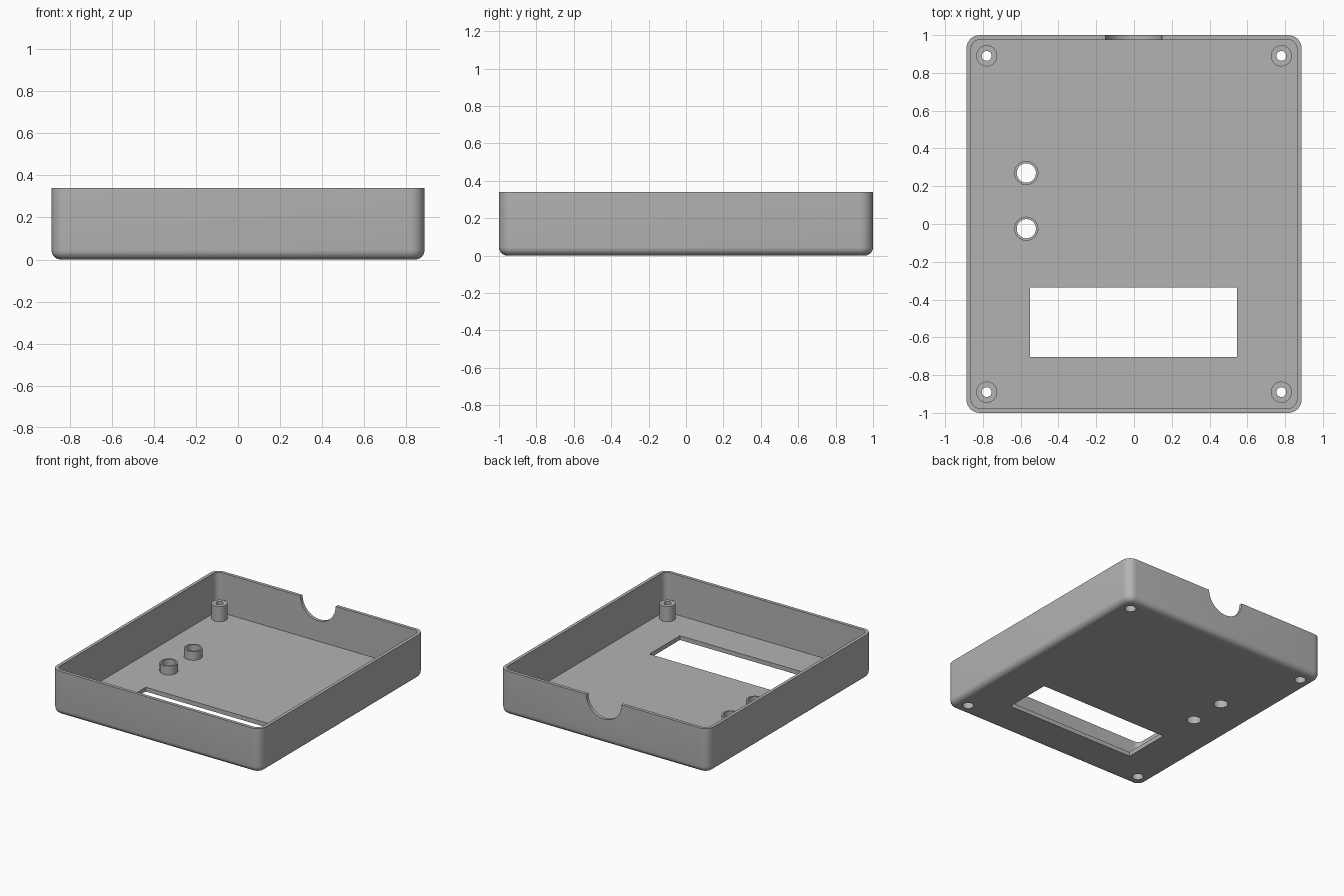
import bpy, bmesh, math
from mathutils import Matrix

if "Cube" in bpy.data.objects:
    bpy.data.objects.remove(bpy.data.objects["Cube"])

HX, HY, H = 0.887, 1.0, 0.34      # half width, half depth, height
WALL, FLOOR = 0.025, 0.033
R, FILLET = 0.07, 0.045           # corner radius, bottom edge radius
SEG = 24

grey = bpy.data.materials.new("grey plastic")
grey.diffuse_color = (0.45, 0.45, 0.45, 1)
grey.use_nodes = True
grey.node_tree.nodes["Principled BSDF"].inputs["Base Color"].default_value = grey.diffuse_color


def make(name, bm):
    bmesh.ops.recalc_face_normals(bm, faces=bm.faces[:])
    me = bpy.data.meshes.new(name)
    bm.to_mesh(me)
    bm.free()
    ob = bpy.data.objects.new(name, me)
    bpy.context.collection.objects.link(ob)
    me.materials.append(grey)
    return ob


def smooth(ob):
    bpy.ops.object.select_all(action='DESELECT')
    bpy.context.view_layer.objects.active = ob
    ob.select_set(True)
    bpy.ops.object.shade_smooth_by_angle(angle=math.radians(35))


def loft(bm, rings):
    """Skin a list of vertex rings."""
    n = len(rings[0])
    for a, b in zip(rings, rings[1:]):
        for i in range(n):
            j = (i + 1) % n
            bm.faces.new((a[i], a[j], b[j], b[i]))


def rounded_ring(bm, inset, z, steps=8):
    """Rounded rectangle, moved in from the outer outline."""
    r = R - inset
    ring = []
    for k, (sx, sy) in enumerate(((1, 1), (-1, 1), (-1, -1), (1, -1))):
        for s in range(steps + 1):
            a = math.pi / 2 * (k + s / steps)
            ring.append(bm.verts.new((sx * (HX - R) + r * math.cos(a),
                                      sy * (HY - R) + r * math.sin(a), z)))
    return ring


def tube(name, x, y, profile):
    """Turn an (r, z) profile, listed from outside to inside, around a vertical axis."""
    bm = bmesh.new()
    rings = [[bm.verts.new((x + r * math.cos(2 * math.pi * i / SEG),
                            y + r * math.sin(2 * math.pi * i / SEG), z))
              for i in range(SEG)] for r, z in profile]
    loft(bm, rings + rings[:1])
    smooth(make(name, bm))


def cut(target, bm, name):
    cutter = make(name, bm)
    cutter.hide_render = True
    mod = target.modifiers.new(name, 'BOOLEAN')
    mod.operation, mod.solver, mod.object = 'DIFFERENCE', 'EXACT', cutter
    bpy.context.view_layer.objects.active = target
    bpy.ops.object.modifier_apply(modifier=name)
    bpy.data.objects.remove(cutter)


def cylinder(r, depth, segs=SEG):
    bm = bmesh.new()
    bmesh.ops.create_cone(bm, cap_ends=True, segments=segs,
                          radius1=r, radius2=r, depth=depth)
    return bm


# Open tray with rounded bottom edge
bm = bmesh.new()
rings = []
for s in range(7):
    a = math.pi / 2 * s / 6
    rings.append(rounded_ring(bm, FILLET * (1 - math.sin(a)), FILLET * (1 - math.cos(a))))
rings += [rounded_ring(bm, 0, H), rounded_ring(bm, WALL, H), rounded_ring(bm, WALL, FLOOR)]
loft(bm, rings)
bm.faces.new(rings[0])
bm.faces.new(rings[-1])
tray = make("tray", bm)

# Display window
bm = bmesh.new()
bmesh.ops.create_cube(bm, size=1)
bmesh.ops.scale(bm, vec=(1.095, 0.37, 0.2), verts=bm.verts[:])
bmesh.ops.translate(bm, vec=(-0.002, -0.52, 0), verts=bm.verts[:])
cut(tray, bm, "window_cutter")

# Half-round cable notch in the back wall
bm = cylinder(0.15, 0.2, 48)
bmesh.ops.rotate(bm, verts=bm.verts[:], cent=(0, 0, 0),
                 matrix=Matrix.Rotation(math.pi / 2, 3, 'X'))
bmesh.ops.translate(bm, vec=(-0.002, HY, H), verts=bm.verts[:])
cut(tray, bm, "notch_cutter")

# Screw bosses in the corners and button collars, each over a floor hole
bosses = [("screw_boss", sx * 0.78, sy * 0.89, 0.04) for sx in (-1, 1) for sy in (-1, 1)]
collars = [("button_collar", -0.57, y, 0.051) for y in (0.27, -0.025)]
for name, x, y, bore in bosses + collars:
    bm = cylinder(bore, 0.2)
    bmesh.ops.translate(bm, vec=(x, y, 0), verts=bm.verts[:])
    cut(tray, bm, "hole_cutter")
    if name == "screw_boss":
        tube(name, x, y, [(0.056, FLOOR), (0.056, 0.15), (0.026, 0.15),
                          (0.026, 0.08), (bore, 0.08), (bore, FLOOR)])
    else:
        tube(name, x, y, [(0.064, FLOOR), (0.064, 0.10), (bore, 0.10), (bore, FLOOR)])
smooth(tray)
